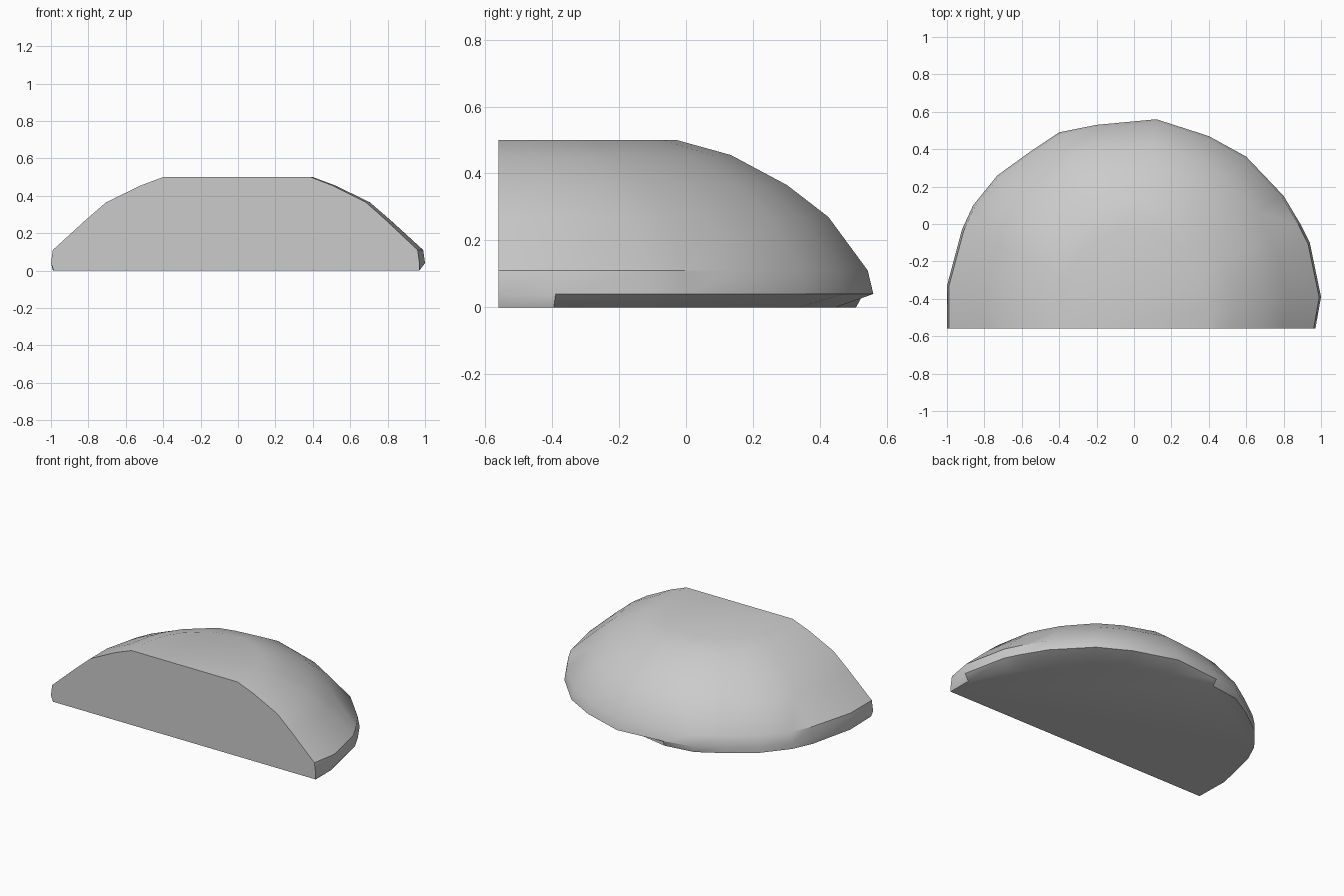
import bpy, bmesh, math

cube = bpy.data.objects.get("Cube")
if cube:
    bpy.data.objects.remove(cube, do_unlink=True)

FRONT = -0.56

# Widest outline from the +x corner round the back, with the base undercut
OUTLINE = [
    (0.97, -0.56, 1.0), (1.0, -0.39, 0.97), (0.94, -0.1, 0.91),
    (0.89, 0.0, 0.9), (0.8, 0.15, 0.88), (0.6, 0.36, 0.87),
    (0.4, 0.47, 0.87), (0.12, 0.56, 0.9), (-0.2, 0.53, 0.98),
    (-0.4, 0.49, 0.99), (-0.55, 0.39, 1.0), (-0.73, 0.26, 1.0),
    (-0.86, 0.1, 1.0), (-0.92, -0.03, 1.0), (-1.0, -0.33, 0.99),
    (-1.0, -0.56, 0.985),
]

# Dome rings: height, width scale, depth scale
RINGS = [
    (0.04, 1.0, 1.0), (0.11, 0.99, 0.985), (0.27, 0.815, 0.88),
    (0.365, 0.705, 0.77), (0.455, 0.52, 0.62), (0.5, 0.4, 0.475),
]


def scaled(x, y, sx, sy, z):
    return (x * sx, FRONT + (y - FRONT) * sy, z)


# Single stone material
stone = bpy.data.materials.new("stone_grey")
stone.use_nodes = True
grey = (0.6, 0.6, 0.6, 1.0)
stone.diffuse_color = grey
bsdf = stone.node_tree.nodes["Principled BSDF"]
bsdf.inputs["Base Color"].default_value = grey
bsdf.inputs["Roughness"].default_value = 0.9

# Loft the base and dome rings, then cap the base, top and flat front
bm = bmesh.new()
rings = [[bm.verts.new(scaled(x, y, s, s, 0)) for x, y, s in OUTLINE]]
for z, sx, sy in RINGS:
    rings.append([bm.verts.new(scaled(x, y, sx, sy, z)) for x, y, s in OUTLINE])
for low, high in zip(rings, rings[1:]):
    for i in range(len(OUTLINE) - 1):
        bm.faces.new((low[i], low[i + 1], high[i + 1], high[i]))
bm.faces.new(rings[0][::-1])
bm.faces.new(rings[-1])
bm.faces.new([r[-1] for r in rings] + [r[0] for r in reversed(rings)])
bmesh.ops.recalc_face_normals(bm, faces=bm.faces[:])

mesh = bpy.data.meshes.new("half_boulder")
bm.to_mesh(mesh)
bm.free()
mesh.materials.append(stone)
boulder = bpy.data.objects.new("half_boulder", mesh)
bpy.context.collection.objects.link(boulder)

# Smooth dome with crisp cut edges
bpy.ops.object.select_all(action="DESELECT")
boulder.select_set(True)
bpy.context.view_layer.objects.active = boulder
bpy.ops.object.shade_smooth_by_angle(angle=math.radians(35))
